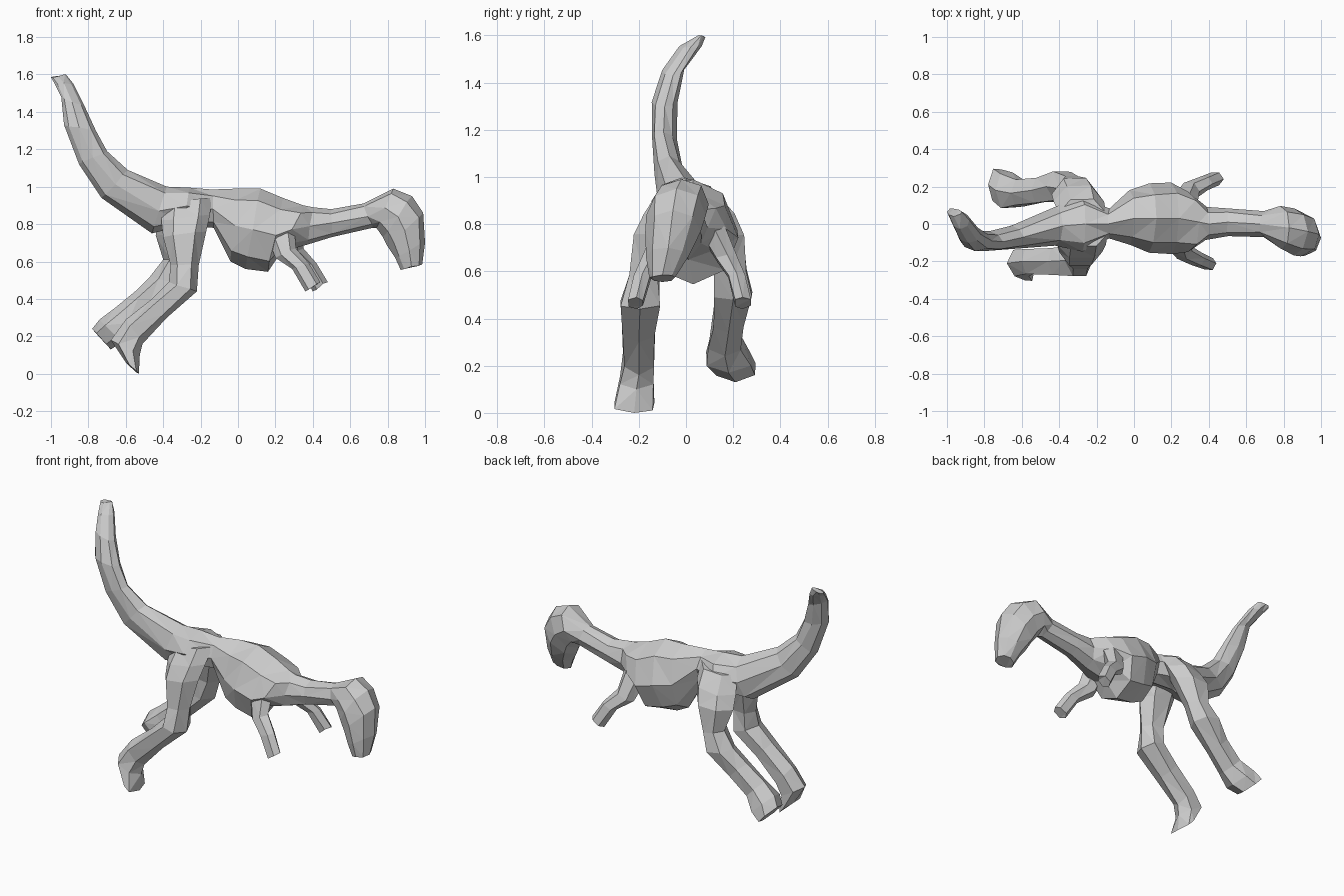
import bpy, bmesh, math, random
from mathutils import Vector

random.seed(4)


def loft(name, sections, sides, jitter=0.005):
    """Faceted skin over rings; each ring = upper x,z / lower x,z / centre y / half width."""
    bm = bmesh.new()
    rings = []
    for ux, uz, lx, lz, y, w in sections:
        up, low = Vector((ux, y, uz)), Vector((lx, y, lz))
        mid, half = (up + low) / 2, (up - low) / 2
        ring = []
        for i in range(sides):
            a = 2 * math.pi * i / sides
            p = mid + half * math.cos(a) + Vector((0, w * 1.05 * math.sin(a), 0))
            if i % (sides // 2):
                p += Vector([random.uniform(-jitter, jitter) for _ in range(3)])
            ring.append(bm.verts.new(p))
        rings.append(ring)
    for a, b in zip(rings, rings[1:]):
        for i in range(sides):
            j = (i + 1) % sides
            bm.faces.new((a[i], a[j], b[j], b[i]))
    bm.faces.new(rings[0])
    bm.faces.new(rings[-1])
    bmesh.ops.triangulate(bm, faces=bm.faces[:])
    bmesh.ops.recalc_face_normals(bm, faces=bm.faces[:])
    me = bpy.data.meshes.new(name)
    bm.to_mesh(me)
    bm.free()
    ob = bpy.data.objects.new(name, me)
    bpy.context.collection.objects.link(ob)
    return ob


# Tail, hips, pinched waist, rib cage and neck
loft("body", [
    (-0.92, 1.60, -1.00, 1.585, 0.065, 0.02),
    (-0.88, 1.55, -0.98, 1.55, 0.02, 0.042),
    (-0.82, 1.43, -0.945, 1.48, -0.055, 0.045),
    (-0.76, 1.30, -0.93, 1.33, -0.09, 0.05),
    (-0.70, 1.19, -0.85, 1.12, -0.095, 0.05),
    (-0.59, 1.09, -0.73, 0.94, -0.07, 0.06),
    (-0.38, 1.00, -0.46, 0.75, -0.01, 0.10),
    (-0.26, 0.995, -0.30, 0.79, 0.0, 0.14),
    (-0.14, 0.985, -0.13, 0.78, 0.0, 0.075),
    (0.00, 0.99, -0.04, 0.60, 0.03, 0.14),
    (0.12, 0.99, 0.04, 0.56, 0.03, 0.175),
    (0.24, 0.94, 0.16, 0.545, 0.03, 0.18),
    (0.35, 0.90, 0.23, 0.65, 0.01, 0.155),
    (0.40, 0.89, 0.37, 0.69, 0.0, 0.085),
    (0.50, 0.88, 0.50, 0.73, 0.01, 0.07),
    (0.67, 0.91, 0.72, 0.78, 0.0, 0.065),
    # drooping head and muzzle
    (0.83, 0.99, 0.74, 0.78, -0.02, 0.11),
    (0.93, 0.95, 0.775, 0.73, -0.04, 0.12),
    (0.99, 0.86, 0.80, 0.68, -0.055, 0.11),
    (1.00, 0.70, 0.84, 0.62, -0.075, 0.085),
    (0.985, 0.585, 0.87, 0.555, -0.10, 0.05),
], 8)

# Planted leg (front side) and lifted leg (back side), thighs rooted in the hips
loft("right_leg", [
    (-0.14, 0.94, -0.40, 0.91, -0.05, 0.07),
    (-0.15, 0.85, -0.41, 0.82, -0.11, 0.08),
    (-0.17, 0.76, -0.40, 0.73, -0.15, 0.08),
    (-0.21, 0.58, -0.36, 0.58, -0.18, 0.07),
    (-0.22, 0.44, -0.37, 0.49, -0.195, 0.09),
    (-0.38, 0.30, -0.46, 0.40, -0.20, 0.075),
    (-0.51, 0.16, -0.60, 0.29, -0.20, 0.07),
    (-0.525, 0.10, -0.68, 0.18, -0.21, 0.08),
    (-0.53, 0.0, -0.60, 0.06, -0.22, 0.09),
], 6)
loft("left_leg", [
    (-0.15, 0.94, -0.40, 0.91, 0.06, 0.08),
    (-0.16, 0.85, -0.43, 0.82, 0.12, 0.09),
    (-0.19, 0.76, -0.44, 0.74, 0.16, 0.09),
    (-0.26, 0.60, -0.40, 0.61, 0.19, 0.075),
    (-0.30, 0.48, -0.47, 0.52, 0.20, 0.085),
    (-0.45, 0.34, -0.55, 0.44, 0.18, 0.07),
    (-0.56, 0.24, -0.66, 0.35, 0.165, 0.075),
    (-0.62, 0.17, -0.74, 0.29, 0.18, 0.10),
    (-0.68, 0.13, -0.78, 0.24, 0.21, 0.095),
], 6)

# Small arms, the right one set slightly back
for name, s, dx, dy in (("left_arm", 1, 0, 0.0), ("right_arm", -1, -0.04, -0.03)):
    loft(name, [
        (0.34 + dx, 0.80, 0.19 + dx, 0.75, s * (0.11 + dy), 0.06),
        (0.35 + dx, 0.67, 0.24 + dx, 0.62, s * (0.175 + dy), 0.05),
        (0.42 + dx, 0.59, 0.33 + dx, 0.56, s * (0.215 + dy), 0.04),
        (0.48 + dx, 0.49, 0.40 + dx, 0.44, s * (0.24 + dy), 0.035),
    ], 6)
